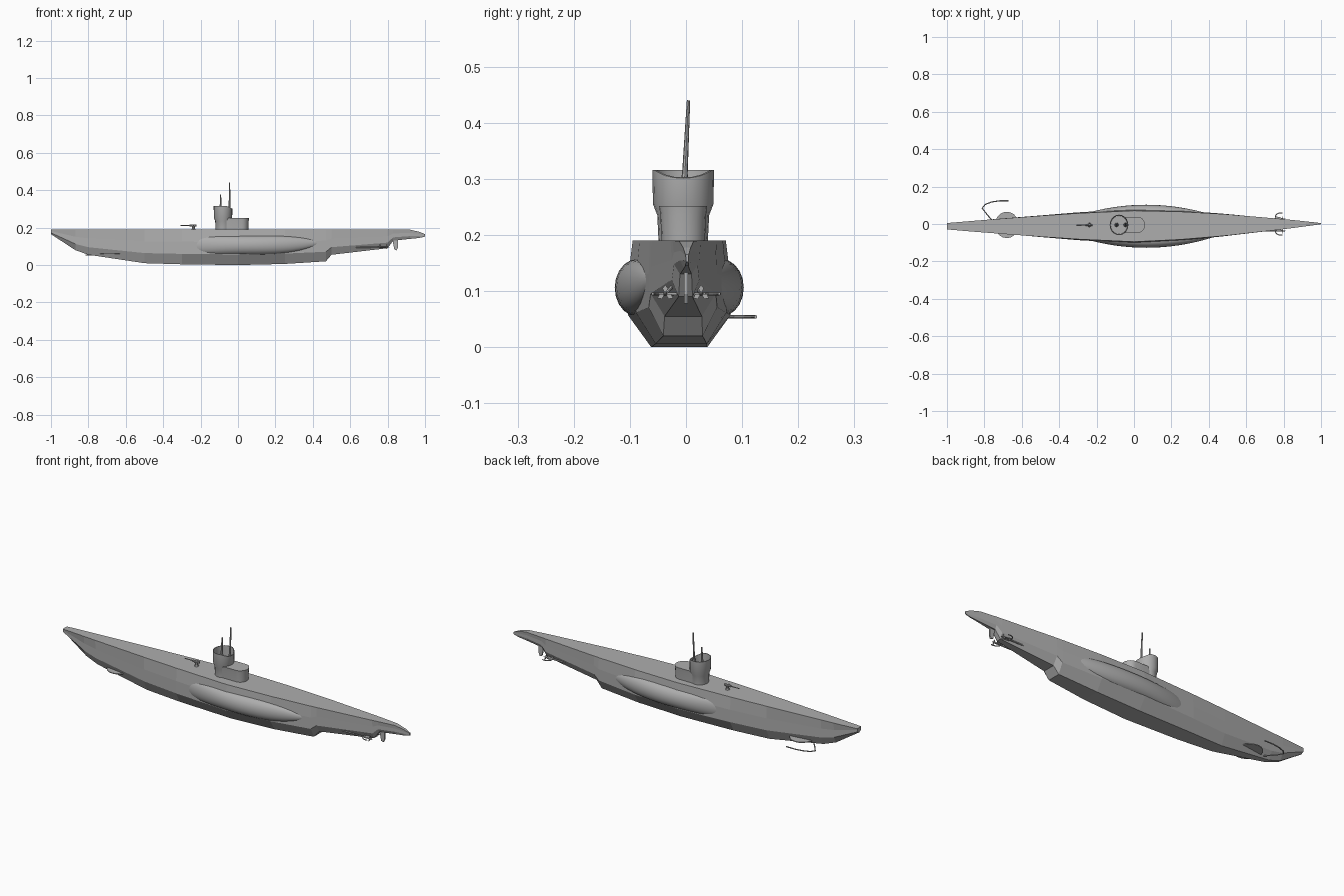
import bpy, bmesh
from math import sin, cos, pi, tau
from mathutils import Vector

cube = bpy.data.objects.get("Cube")
if cube:
    bpy.data.objects.remove(cube, do_unlink=True)

grey = bpy.data.materials.new("hull grey")
grey.use_nodes = True
tone = (0.42, 0.42, 0.42, 1)
grey.diffuse_color = tone
grey.node_tree.nodes["Principled BSDF"].inputs["Base Color"].default_value = tone

DECK = 0.19       # deck height
KEEL_Y = -0.012   # sideways offset of the hull
TOWER_Y = -0.005  # sideways offset of the fittings on deck
SIDES = {"right": -1, "left": 1}


def loft(name, rings, smooth=False):
    """Skin a row of matching rings and close both ends."""
    bm = bmesh.new()
    loops = [[bm.verts.new(point) for point in ring] for ring in rings]
    count = len(loops[0])
    for near, far in zip(loops, loops[1:]):
        for i in range(count):
            j = (i + 1) % count
            bm.faces.new((near[i], near[j], far[j], far[i]))
    bm.faces.new(loops[0])
    bm.faces.new(loops[-1])
    bmesh.ops.remove_doubles(bm, verts=bm.verts, dist=0.0001)
    bmesh.ops.recalc_face_normals(bm, faces=bm.faces)
    mesh = bpy.data.meshes.new(name)
    bm.to_mesh(mesh)
    bm.free()
    mesh.materials.append(grey)
    part = bpy.data.objects.new(name, mesh)
    bpy.context.collection.objects.link(part)
    if smooth:
        bpy.ops.object.select_all(action='DESELECT')
        part.select_set(True)
        bpy.context.view_layer.objects.active = part
        bpy.ops.object.shade_smooth_by_angle()
    return part


def rod(name, path, radii, sides=8):
    """Round bar along a path; the radii are spread over its points."""
    points = [Vector(p) for p in path]
    last = len(points) - 1
    rings = []
    for i, point in enumerate(points):
        along = (points[min(i + 1, last)] - points[max(i - 1, 0)]).normalized()
        across = along.orthogonal().normalized()
        if abs(along.z) < 0.9:
            across = along.cross(Vector((0, 0, 1))).normalized()
        other = along.cross(across)
        radius = radii[min(i, len(radii) - 1)]
        rings.append([point + radius * (across * cos(tau * k / sides) + other * sin(tau * k / sides))
                      for k in range(sides)])
    return loft(name, rings)


def slab(name, outline, normal, thickness):
    """Thin plate centred on a flat outline."""
    shift = Vector(normal) * thickness / 2
    return loft(name, [[Vector(p) + shift * way for p in outline] for way in (-1, 1)])


def rounded(z, radius, length=0.0, x=-0.08, steps=10):
    """Level ring with round ends, lengthened aft."""
    ring = []
    for end, start in ((length, -pi / 2), (0, pi / 2)):
        for k in range(steps + 1):
            angle = start + pi * k / steps
            ring.append((x + end + radius * cos(angle), TOWER_Y + 1.1 * radius * sin(angle), z))
    return ring


# Hull: keel line by a few points, widths by rule, eight-sided sections
keel_line = [(-1, 0.165), (-0.87, 0.08), (-0.8, 0.055), (-0.5, 0.01), (-0.3, 0.004),
             (0, 0), (0.25, 0.006), (0.47, 0.02), (0.5, 0.055), (0.8, 0.09),
             (0.83, 0.13), (0.92, 0.14), (0.97, 0.145), (1, 0.152)]


def hull_section(x, keel):
    top = DECK - 2.5 * max(0, x - 0.9) ** 2
    if x < 0:
        deck = 0.083 - 0.066 * abs(x) ** 1.3
    else:
        deck = 0.003 + 0.08 * (1 - x ** 1.6)
    flat = 0.002 + 0.048 * (1 - x * x) ** 1.5
    side = deck * (1.1 - 0.3 * x * x)
    knee = keel + 0.3 * (top - keel)
    half = [(deck, top), (side, (top + knee) / 2), (side, knee), (flat, keel)]
    middle = KEEL_Y + 0.014 * max(x, 0)
    return ([(x, middle + w, z) for w, z in half]
            + [(x, middle - w, z) for w, z in reversed(half)])


loft("hull", [hull_section(x, keel) for x, keel in keel_line])

# Saddle tanks: blunt towards the bow, finely tapered towards the stern
for label, side in SIDES.items():
    rings = []
    for step in range(-9, 10):
        t = step / 9.05
        height = 0.051 * (1 - abs(t) ** (3 if t > 0 else 6))
        reach = 0.04 * (1 - t * t)
        root = 0.075 - 0.028 * t * t
        level = 0.106 + 0.015 * max(t, 0) ** 2
        angles = [tau * k / 20 for k in range(20)]
        rings.append([(0.065 + 0.395 * t, KEEL_Y + side * (root + reach * cos(a)),
                       level + height * sin(a)) for a in angles])
    loft(label + "_saddle_tank", rings, smooth=True)

# Conning tower with a round, flared bridge screen, open at the top
loft("conning_tower", [rounded(DECK - 0.005, 0.035, 0.1), rounded(0.235, 0.037, 0.1),
                       rounded(0.252, 0.039, 0.1)], smooth=True)
screen_profile = [(DECK, 0.04), (0.235, 0.042), (0.255, 0.049), (0.316, 0.05),
                  (0.316, 0.047), (0.258, 0.045)]
screen = loft("bridge_screen", [rounded(z, radius) for z, radius in screen_profile], smooth=True)
for vert in screen.data.vertices:
    if vert.co.z > 0.3:
        vert.co.z -= 0.5 * max(0, vert.co.x + 0.06)

# Periscopes on tapered housings
for label, x, top in (("main", -0.045, 0.44), ("second", -0.093, 0.376)):
    rod(label + "_periscope", [(x, TOWER_Y + 0.05 * (z - 0.25), z) for z in (0.25, 0.27, 0.31, top)],
        [0.012, 0.01, 0.005, 0.003])

# Deck gun
gun = Vector((-0.238, TOWER_Y, 0.212))
forward, across, up = Vector((-1, 0, 0)), Vector((0, 1, 0)), Vector((0, 0, 1))
rod("gun_pedestal", [gun - up * 0.025, gun - up * 0.014, gun], [0.013, 0.007])
rod("gun_breech", [gun - forward * 0.017, gun + forward * 0.02], [0.006])
rod("gun_barrel", [gun, gun + forward * 0.07], [0.003, 0.002])
rod("gun_crossbar", [gun - across * 0.014, gun + across * 0.014], [0.003])

# Bow planes and the hooked guard on the left
slab("bow_planes", rounded(0.06, 0.064, x=-0.68), up, 0.004)
hook = [(-0.755, 0.015), (-0.785, 0.05), (-0.812, 0.085), (-0.795, 0.105),
        (-0.76, 0.118), (-0.72, 0.124), (-0.67, 0.124)]
rod("bow_plane_guard", [(x, y, 0.054) for x, y in hook], [0.003])

# Stern gear on both sides
SHAFT_Z = 0.095
for label, side in SIDES.items():
    hub = Vector((0.795, TOWER_Y + side * 0.032, SHAFT_Z))
    rod(label + "_shaft", [hub + forward * 0.17, hub, hub - forward * 0.015],
        [0.003, 0.004, 0.001])
    strut = hub + forward * 0.035
    rod(label + "_strut", [strut, (strut.x, 0, 0.135)], [0.003])
    # Propeller of three diamond blades
    for blade in range(3):
        angle = tau * blade / 3 + pi / 2
        out = Vector((0, cos(angle), sin(angle))) * 0.016
        wide = out.cross(forward) * 0.3
        slab(f"{label}_propeller_blade_{blade + 1}",
             [hub, hub + out * 0.6 + wide, hub + out, hub + out * 0.6 - wide], forward, 0.002)
    # Curved guard and the plane it protects
    arc = [pi * (0.4 + 0.11 * k) for k in range(10)]
    rod(label + "_stern_guard", [(0.785 + 0.028 * cos(a), side * (0.04 + 0.02 * sin(a)), SHAFT_Z)
                                 for a in arc], [0.0025])
    slab(label + "_stern_plane", [(x, side * y, SHAFT_Z) for x, y in
                                  ((0.75, 0), (0.8, 0), (0.785, 0.035), (0.76, 0.04))], up, 0.004)

# Rudder under the stern
blade_outline = [(0.825, 0.14), (0.855, 0.142), (0.856, 0.095), (0.848, 0.078), (0.836, 0.083)]
slab("rudder", [(x, 0, z) for x, z in blade_outline], across, 0.008)
